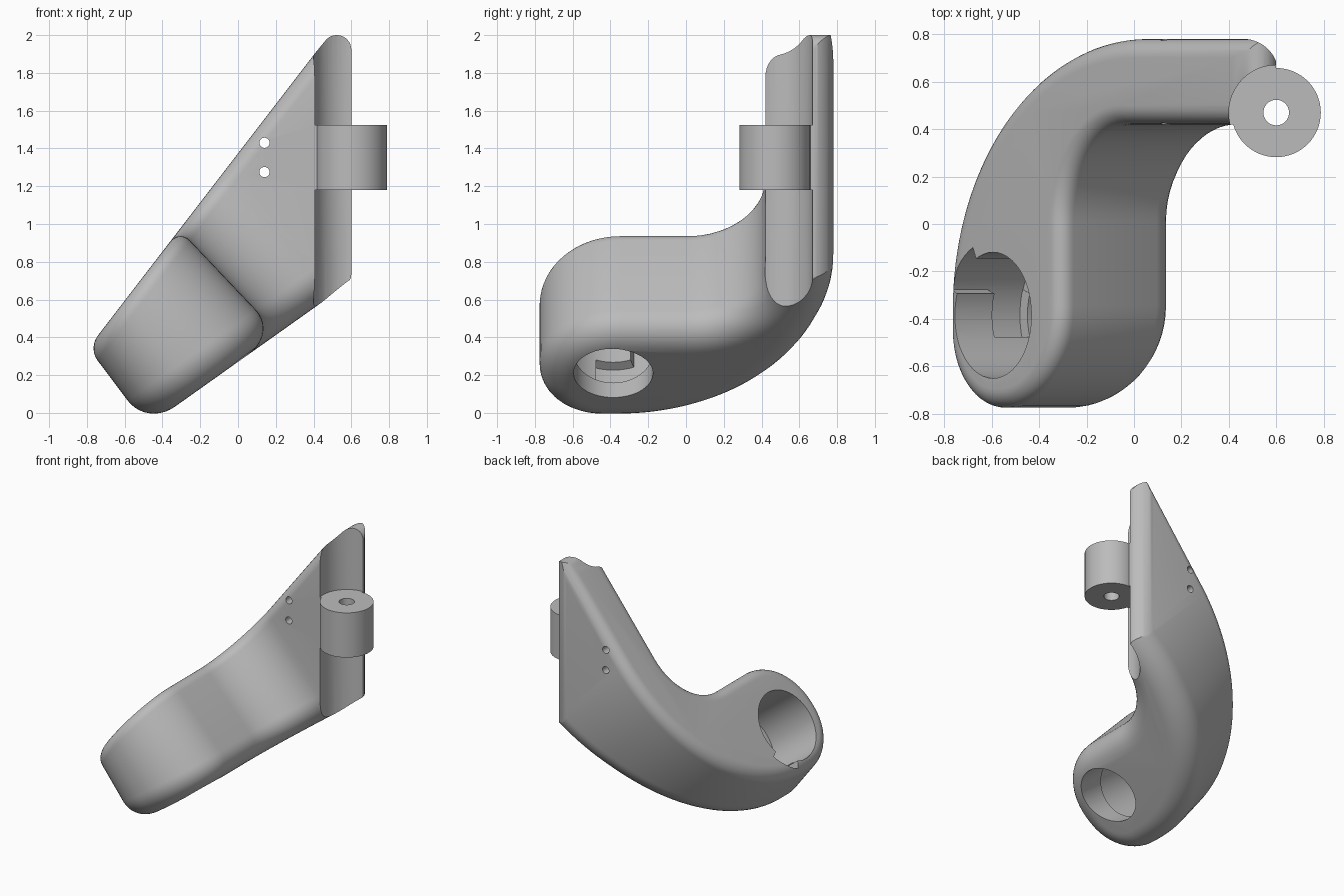
import bpy, bmesh
from math import sin, cos, pi, radians
from mathutils import Matrix, Vector

cube = bpy.data.objects.get("Cube")
if cube:
    bpy.data.objects.remove(cube, do_unlink=True)

grey = bpy.data.materials.new("plain_grey")
grey.use_nodes = True
COLOUR = (0.5, 0.5, 0.5, 1)
grey.diffuse_color = COLOUR
grey.node_tree.nodes["Principled BSDF"].inputs["Base Color"].default_value = COLOUR


def arc(cx, cy, rx, ry, a0, a1, n):
    """Points on an elliptical arc, angles in degrees."""
    angles = [radians(a0 + (a1 - a0) * i / n) for i in range(n + 1)]
    return [(cx + rx * cos(a), cy + ry * sin(a)) for a in angles]


def circle(cx, cy, r, n=48):
    return arc(cx, cy, r, r, 0, 360, n)[:-1]


def loft(name, rings):
    """Closed solid through rings of equal point count."""
    bm = bmesh.new()
    rows = [[bm.verts.new(p) for p in ring] for ring in rings]
    n = len(rows[0])
    for a, b in zip(rows, rows[1:]):
        for i in range(n):
            j = (i + 1) % n
            bm.faces.new((a[i], a[j], b[j], b[i]))
    bm.faces.new(rows[0])
    bm.faces.new(rows[-1])
    bmesh.ops.recalc_face_normals(bm, faces=bm.faces)
    mesh = bpy.data.meshes.new(name)
    bm.to_mesh(mesh)
    bm.free()
    mesh.materials.append(grey)
    obj = bpy.data.objects.new(name, mesh)
    bpy.context.scene.collection.objects.link(obj)
    return obj


def prism(name, points, w0, w1, frame=Matrix.Identity(4)):
    return loft(name, [[frame @ Vector((x, y, w)) for x, y in points] for w in (w0, w1)])


def carve(obj, cutter, operation="DIFFERENCE", keep=False):
    cutter.hide_render = True
    mod = obj.modifiers.new("carve", "BOOLEAN")
    mod.operation, mod.solver, mod.object = operation, "EXACT", cutter
    bpy.context.view_layer.objects.active = obj
    bpy.ops.object.modifier_apply(modifier=mod.name)
    if not keep:
        bpy.data.objects.remove(cutter, do_unlink=True)


# Sloping top plane: U runs up the slope, height follows x
UX, UZ = 0.61, 0.793


def top_z(x):
    return 1.374 + 1.3 * x


# Hooked outline in the sloping plane, counter-clockwise
outline = [(1.31, 0.42), (1.31, 0.78)]
outline += arc(0, -0.36, 1.3, 1.14, 90, 180, 36)
outline += arc(-0.97, -0.445, 0.33, 0.33, 180, 270, 14)
outline += arc(-0.938, -0.345, 0.43, 0.43, 270, 360, 16)
outline += arc(-0.098, 0.01, 0.41, 0.41, 180, 90, 16)


def inset(points, amount):
    result = []
    for i, p in enumerate(points):
        p = Vector(p)
        a = (p - Vector(points[i - 1])).normalized()
        b = (Vector(points[(i + 1) % len(points)]) - p).normalized()
        na, nb = Vector((-a.y, a.x)), Vector((-b.y, b.x))
        result.append(p + (na + nb) * (amount / (1 + na.dot(nb))))
    return result


def body_ring(amount, depth, from_bottom):
    """Inset outline slid down the drafted side walls."""
    ring = []
    for p in inset(outline, amount):
        x = p.x * UX
        ex = 0.6 + 0.09 * min(max((x + 0.8) / 0.5, 0), 1)
        ez = (1 - ex * ex) ** 0.5
        length = (top_z(x) - 0.27 - 0.71 * x) / (ez + 0.71 * ex)
        t = length - depth if from_bottom else depth
        ring.append((x + ex * t, p.y, top_z(x) - ez * t))
    return ring


def rounding(r, n, from_bottom):
    angles = [i * pi / 2 / n for i in range(n + 1)]
    return [body_ring(r * (1 - sin(a)), r * (1 - cos(a)), from_bottom) for a in angles]


body = loft("hooked_arm", rounding(0.08, 7, False) + rounding(0.17, 10, True)[::-1])

# Vertical end of the arm, rounded in front outline and in plan
front = Matrix(((1, 0, 0, 0), (0, 0, -1, 0), (0, 1, 0, 0), (0, 0, 0, 1)))
end_outline = [(-1.5, -1.0)] + arc(0.52, 0.737, 0.08, 0.08, -54, 0, 8)
end_outline += arc(0.523, 1.923, 0.077, 0.077, 0, 142, 14) + [(-1.5, -0.4)]
carve(body, prism("end_trim", end_outline, -1.5, 1.5, front), "INTERSECT")
plan = [(-2, -2), (0.61, -2)] + arc(0.46, 0.631, 0.15, 0.15, 0, 90, 14) + [(-2, 0.8)]
carve(body, prism("plan_trim", plan, -1, 3), "INTERSECT")

# Clearance groove above and below the hinge knuckle
HX, HY = 0.6, 0.47
for low, high in ((-0.1, 1.18), (1.525, 2.3)):
    carve(body, prism("groove", circle(HX, HY, 0.2), low, high))

# Stepped socket square to the sloping plane, with a twist-lock slot
SX, SY = -0.595, -0.385
socket = Matrix(((UX, 0, -UZ, SX), (0, 1, 0, SY), (UZ, 0, UX, top_z(SX)), (0, 0, 0, 1)))
carve(body, prism("socket_bore", circle(0, 0, 0.266), -0.45, 0.2, socket))
carve(body, prism("socket_outlet", circle(0, 0, 0.21), -0.95, -0.3, socket))
for end, low, high in ((160, -0.39, 0.15), (200, -0.388, -0.2)):
    sector = arc(0, 0, 0.318, 0.318, 116, end, 14) + [(0, 0)]
    carve(body, prism("lock_slot", sector, low, high, socket))

# Two small through holes
for z in (1.275, 1.43):
    carve(body, prism("pin_hole", circle(0.14, z, 0.027, 24), -1, -0.3, front))

# Hinge knuckle and its bore
knuckle = prism("hinge_knuckle", circle(HX, HY, 0.188, 64), 1.18, 1.525)
bore = prism("hinge_bore", circle(HX, HY, 0.054, 32), 1.1, 1.6)
carve(body, bore, keep=True)
carve(knuckle, bore)

for obj in (body, knuckle):
    bpy.ops.object.select_all(action="DESELECT")
    obj.select_set(True)
    bpy.context.view_layer.objects.active = obj
    bpy.ops.object.shade_smooth_by_angle(angle=radians(30))
